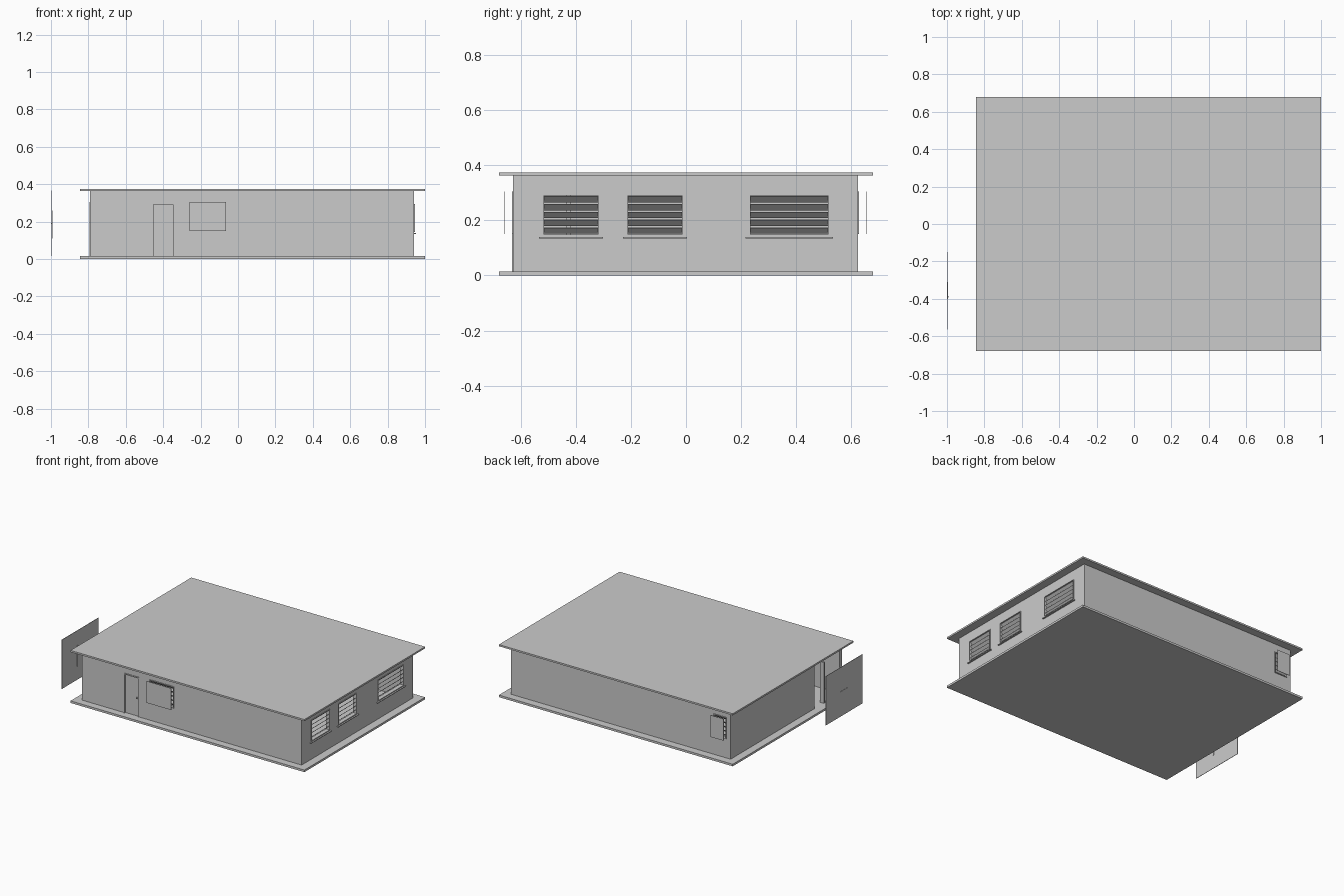
import bpy, bmesh
from mathutils import Vector, Matrix
from math import radians

old = bpy.data.objects.get("Cube")
if old:
    bpy.data.objects.remove(old, do_unlink=True)

grey = bpy.data.materials.new("light_grey")
grey.use_nodes = True
grey.diffuse_color = (0.6, 0.6, 0.6, 1)
grey.node_tree.nodes["Principled BSDF"].inputs["Base Color"].default_value = (0.6, 0.6, 0.6, 1)


def box(name, x0, x1, y0, y1, z0, z1, turn=None):
    """Box between two corners, optionally rotated about its centre."""
    size = Vector((x1 - x0, y1 - y0, z1 - z0))
    mid = Vector((x0 + x1, y0 + y1, z0 + z1)) / 2
    bm = bmesh.new()
    bmesh.ops.create_cube(bm, size=1)
    bm.transform((turn or Matrix()) @ Matrix.Diagonal(size).to_4x4())
    me = bpy.data.meshes.new(name)
    bm.to_mesh(me)
    bm.free()
    me.materials.append(grey)
    ob = bpy.data.objects.new(name, me)
    ob.location = mid
    bpy.context.collection.objects.link(ob)
    return ob


# House extents
WX0, WX1, WY0, WY1 = -0.79, 0.942, -0.628, 0.625
FLOOR, CEIL, T = 0.015, 0.363, 0.025

# Floor slab and flat roof
box("floor_slab", -0.845, 1, -0.68, 0.68, 0, FLOOR)
box("roof_slab", -0.845, 1, -0.68, 0.68, CEIL, 0.375)

# Openings: side, start, end, bottom, top
windows = [("east", -0.52, -0.315, 0.145, 0.295),
           ("east", -0.215, -0.01, 0.145, 0.295),
           ("east", 0.23, 0.52, 0.145, 0.295),
           ("front", -0.26, -0.065, 0.15, 0.305),
           ("back", -0.757, -0.655, 0.15, 0.305)]
door = ("front", -0.46, -0.34, FLOOR, 0.298)
garage = ("west", -0.6, -0.32, FLOOR - 0.01, CEIL + 0.01)


def on_side(name, side, a0, a1, d0, d1, z0, z1, tilt=0):
    """Box on a wall; d is the distance outward from the outer wall face."""
    if side == "east":
        return box(name, WX1 + d0, WX1 + d1, a0, a1, z0, z1, Matrix.Rotation(-tilt, 4, 'Y'))
    if side == "west":
        return box(name, WX0 - d1, WX0 - d0, a0, a1, z0, z1, Matrix.Rotation(tilt, 4, 'Y'))
    if side == "front":
        return box(name, a0, a1, WY0 - d1, WY0 - d0, z0, z1, Matrix.Rotation(-tilt, 4, 'X'))
    return box(name, a0, a1, WY1 + d0, WY1 + d1, z0, z1, Matrix.Rotation(tilt, 4, 'X'))


# Hollow walls with cut openings
walls = box("walls", WX0, WX1, WY0, WY1, FLOOR, CEIL)
cutters = [box("cutter", WX0 + T, WX1 - T, WY0 + T, WY1 - T, -0.1, 0.5)]
for side, a0, a1, z0, z1 in windows + [door, garage]:
    low = z0 - 0.02 if z0 <= FLOOR else z0
    cutters.append(on_side("cutter", side, a0, a1, -T - 0.02, 0.02, low, z1))
for c in cutters:
    c.hide_render = True
    mod = walls.modifiers.new("cut", 'BOOLEAN')
    mod.operation, mod.solver, mod.object = 'DIFFERENCE', 'EXACT', c
bpy.context.view_layer.update()
cut_mesh = bpy.data.meshes.new_from_object(
    walls.evaluated_get(bpy.context.evaluated_depsgraph_get()))
walls.modifiers.clear()
walls.data = cut_mesh
for c in cutters:
    bpy.data.objects.remove(c, do_unlink=True)


def frame(name, side, a0, a1, z0, z1, w, sill=True):
    """Thin casing inside an opening."""
    on_side(name + "_jamb_a", side, a0, a0 + w, -T, 0.004, z0, z1)
    on_side(name + "_jamb_b", side, a1 - w, a1, -T, 0.004, z0, z1)
    on_side(name + "_head", side, a0 + w, a1 - w, -T, 0.004, z1 - w, z1)
    if sill:
        on_side(name + "_bottom", side, a0 + w, a1 - w, -T, 0.004, z0, z0 + w)


# Louvred windows, with sills on the long side and loose panes elsewhere
for i, (side, a0, a1, z0, z1) in enumerate(windows):
    name = f"window_{i + 1}"
    frame(name, side, a0, a1, z0, z1, 0.004)
    step = (z1 - z0 - 0.008) / 5
    for k in range(5):
        z = z0 + 0.004 + step * (k + 0.5)
        on_side(f"{name}_slat_{k + 1}", side, a0 + 0.004, a1 - 0.004,
                -0.03, 0.002, z - 0.001, z + 0.001, radians(42))
    if side == "east":
        on_side(name + "_sill", side, a0 - 0.014, a1 + 0.014, -T, 0.01, 0.134, 0.139)
    else:
        on_side(name + "_outer_pane", side, a0, a1, 0.03, 0.032, z0, z1)

# Front door
frame("door_frame", *door, 0.008, sill=False)
on_side("front_door", "front", door[1] + 0.008, door[2] - 0.006, -0.016, -0.006, FLOOR, 0.29)
on_side("door_handle", "front", -0.362, -0.356, -0.006, 0.002, 0.14, 0.15)

# Garage post and detached garage panel with handles
on_side("garage_post", "west", -0.435, -0.42, -T, 0.004, FLOOR, 0.305)
box("garage_panel", -0.998, -0.995, -0.565, -0.15, FLOOR, 0.365)
box("garage_outer_handle", -1, -0.998, -0.4, -0.31, 0.188, 0.193)
box("garage_inner_handle", -0.995, -0.992, -0.392, -0.386, 0.11, 0.26)
